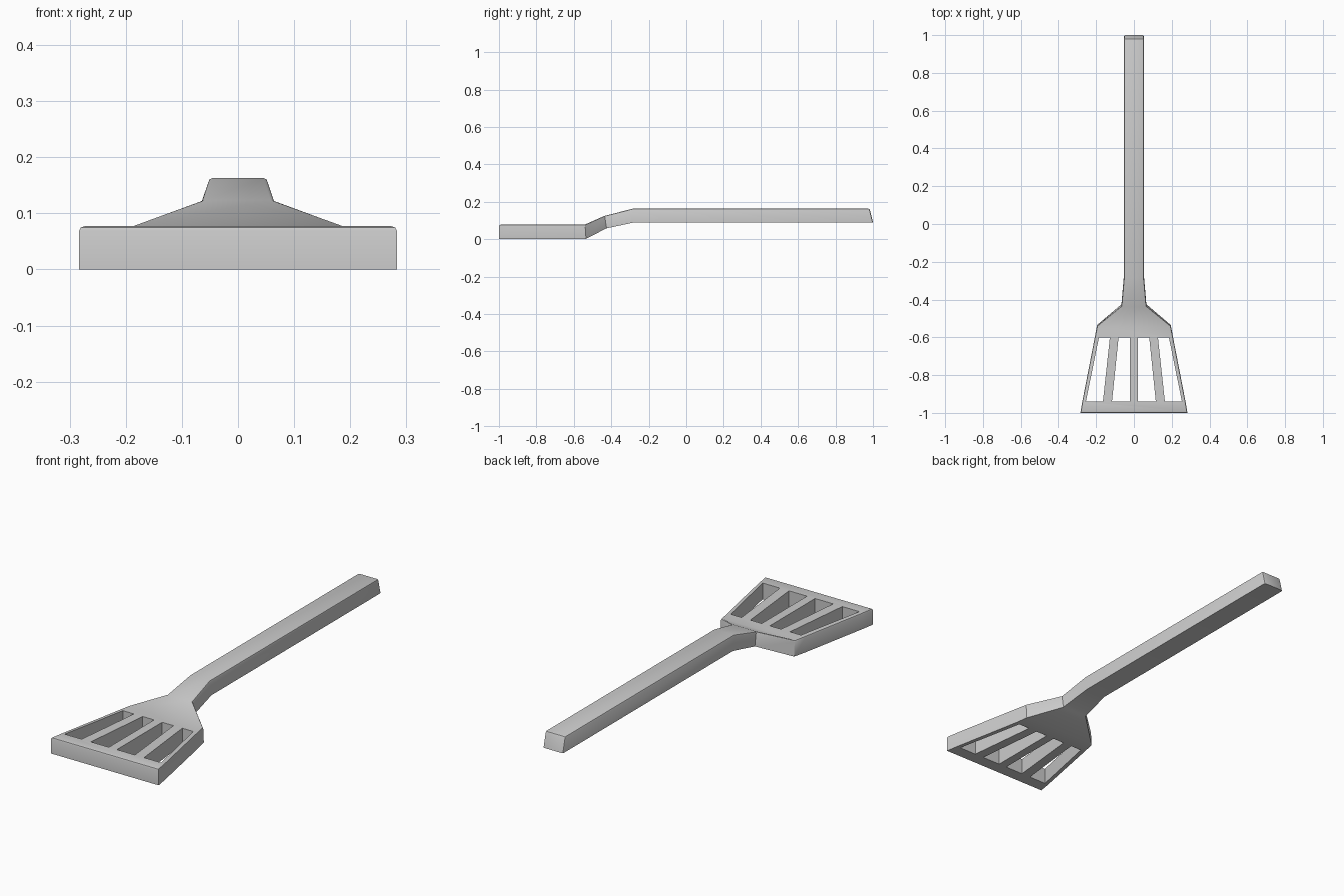
import bpy, bmesh

if "Cube" in bpy.data.objects:
    bpy.data.objects.remove(bpy.data.objects["Cube"])

# Stations along the length: (y top, y bottom, z top, z bottom)
stations = [(-1.0, -1.0, 0.077, 0.0), (-0.94, -0.94, 0.077, 0.0),
            (-0.60, -0.60, 0.077, 0.0), (-0.54, -0.535, 0.077, 0.002),
            (-0.435, -0.425, 0.125, 0.058), (-0.285, -0.275, 0.163, 0.09),
            (0.982, 1.0, 0.163, 0.09)]

def mirrored(xs):
    return [-x for x in xs] + xs[::-1]

# Positive half positions, outer to inner; the slotted rows carry the bars
columns = [mirrored(xs) for xs in (
    [0.283], [0.273, 0.254, 0.164, 0.116, 0.021],
    [0.207, 0.185, 0.127, 0.081, 0.021], [0.195],
    [0.066], [0.053], [0.053])]

bm = bmesh.new()
top, bottom = [], []
for (yt, yb, zt, zb), xs in zip(stations, columns):
    top.append([bm.verts.new((x, yt, zt)) for x in xs])
    bottom.append([bm.verts.new((x, yb, zb)) for x in xs])

# Top and bottom skins, leaving the four slots open
for rows, flip in ((top, False), (bottom, True)):
    for i in range(len(rows) - 1):
        a, b = rows[i], rows[i + 1]
        if i == 1:
            cells = [[a[j], a[j + 1], b[j + 1], b[j]] for j in range(0, 10, 2)]
        else:
            cells = [a + b[::-1]]
        for c in cells:
            bm.faces.new(c[::-1] if flip else c)

# Walls around the outline and inside every slot
pair = {t: b for tr, br in zip(top, bottom) for t, b in zip(tr, br)}
rim = [e for e in bm.edges if e.is_boundary and e.verts[0] in pair and e.verts[1] in pair]
for e in rim:
    l = e.link_loops[0]
    u, v = l.vert, l.link_loop_next.vert
    bm.faces.new((v, u, pair[u], pair[v]))
bmesh.ops.recalc_face_normals(bm, faces=bm.faces)

# Softened upper outline and handle end
slot_verts = {v for r in (1, 2) for v in top[r][1:-1]}
soft = [e for e in rim if not (e.verts[0] in slot_verts or e.verts[1] in slot_verts)]
soft += [bm.edges.get((t, b)) for t, b in zip(top[-1], bottom[-1])]
bmesh.ops.bevel(bm, geom=soft, offset=0.008, offset_type='OFFSET', segments=2,
                profile=0.5, affect='EDGES', clamp_overlap=True)

mesh = bpy.data.meshes.new("slotted_spatula")
bm.to_mesh(mesh)
bm.free()
obj = bpy.data.objects.new("slotted_spatula", mesh)
bpy.context.collection.objects.link(obj)
bpy.context.view_layer.objects.active = obj
obj.select_set(True)
bpy.ops.object.shade_smooth_by_angle(angle=0.5)
